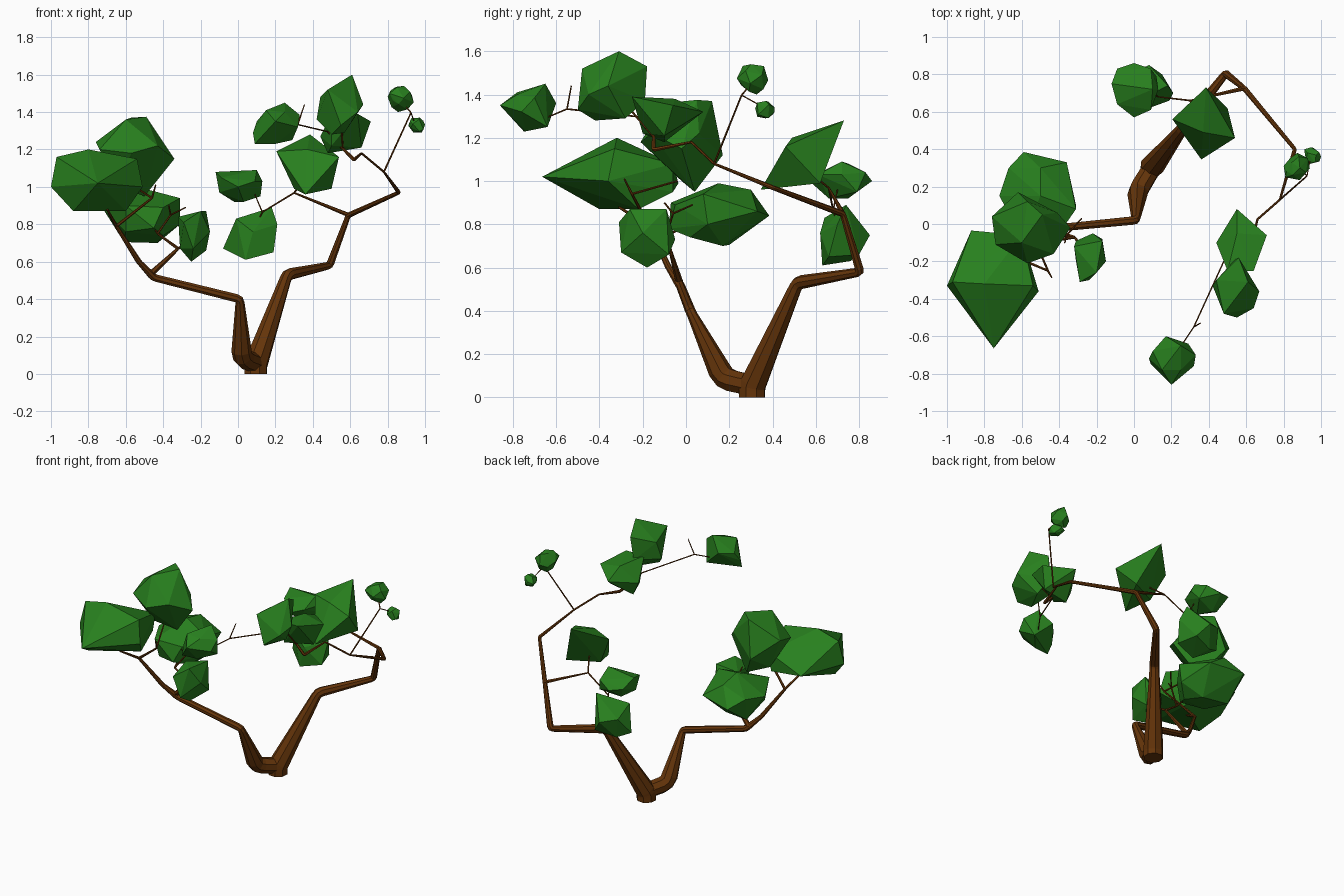
import bpy, bmesh, math, random
from mathutils import Vector


def material(name, rgb):
    m = bpy.data.materials.new(name)
    m.diffuse_color = (*rgb, 1)
    return m


BARK = material("bark_brown", (0.130, 0.035, 0.003))
LEAF = material("leaf_green", (0.021, 0.215, 0.013))


def finish(bm, name, mat):
    bmesh.ops.recalc_face_normals(bm, faces=bm.faces[:])
    me = bpy.data.meshes.new(name)
    bm.to_mesh(me)
    bm.free()
    me.materials.append(mat)
    ob = bpy.data.objects.new(name, me)
    bpy.context.collection.objects.link(ob)
    return ob


def branch(name, pts, sides=8):
    """Tapered tube through (x, y, z, radius) points, with each bend cut into three rings."""
    P = [(Vector(p[:3]), p[3]) for p in pts]
    path = [P[0]]
    for (a, ra), (b, rb), (c, rc) in zip(P, P[1:], P[2:]):
        d1, d2 = (a - b), (c - b)
        t = min(rb * 0.8, d1.length * 0.4, d2.length * 0.4)
        p, q = b + d1.normalized() * t, b + d2.normalized() * t
        path += [(p, rb), ((p + q) / 4 + b / 2, rb), (q, rb)]
    path.append(P[-1])
    bm = bmesh.new()
    rings, side = [], Vector((0.9, 0.3, 0.2))
    for i, (c, r) in enumerate(path):
        t = (path[min(i + 1, len(path) - 1)][0] - path[max(i - 1, 0)][0]).normalized()
        side = (side - t * side.dot(t)).normalized()
        up = t.cross(side)
        rings.append([bm.verts.new(c + r * (math.cos(a) * side + math.sin(a) * up))
                      for a in (2 * math.pi * k / sides for k in range(sides))])
    for A, B in zip(rings, rings[1:]):
        for k in range(sides):
            j = (k + 1) % sides
            bm.faces.new((A[k], A[j], B[j], B[k]))
    bm.faces.new(rings[0])
    bm.faces.new(rings[-1])
    return finish(bm, name, BARK)


def hull(name, pts):
    """Faceted leaf clump: convex hull of a few points."""
    bm = bmesh.new()
    for p in pts:
        bm.verts.new(p)
    bmesh.ops.convex_hull(bm, input=bm.verts[:])
    loose = [v for v in bm.verts if not v.link_faces]
    bmesh.ops.delete(bm, geom=loose, context='VERTS')
    return finish(bm, name, LEAF)


def clump(name, lo, hi, n, seed):
    """Irregular leaf clump of n points, fitted to the box lo-hi."""
    rng = random.Random(seed)
    pts = []
    for i in range(n):
        z = 1 - 2 * (i + 0.5) / n
        a = i * 2.39996 + rng.uniform(-0.5, 0.5)
        r = math.sqrt(1 - z * z)
        pts.append(Vector((r * math.cos(a), r * math.sin(a), z)) * rng.uniform(0.8, 1.1))
    mn = [min(p[k] for p in pts) for k in range(3)]
    mx = [max(p[k] for p in pts) for k in range(3)]
    return hull(name, [[lo[k] + (p[k] - mn[k]) / (mx[k] - mn[k]) * (hi[k] - lo[k])
                        for k in range(3)] for p in pts])


# Right-hand trunk and its main bough
branch("right_trunk", [(.095, .305, 0, .064), (.095, .305, .05, .064), (.262, .515, .53, .032),
                       (.49, .805, .58, .021), (.59, .725, .848, .015), (.86, .40, .97, .011),
                       (.78, .13, 1.08, .006)])
# Left-hand trunk, leaning out of the same root
branch("left_trunk", [(.09, .29, .058, .052), (.02, .175, .085, .054), (.01, .02, .40, .024),
                      (-.45, -.025, .515, .021), (-.53, -.08, .60, .015), (-.65, -.17, .79, .010)])

# Left twigs
branch("left_inner_twig", [(-.47, -.03, .53, .018), (-.32, -.07, .67, .009),
                           (-.43, -.09, .75, .006), (-.36, -.06, .85, .005), (-.28, .03, .89, .004)], 6)
branch("left_low_twig", [(-.32, -.07, .67, .007), (-.25, -.15, .72, .005)], 6)
branch("left_leaf_twig", [(-.43, -.09, .75, .006), (-.46, .03, .80, .004)], 6)
branch("left_fork_twig", [(-.36, -.06, .85, .005), (-.37, -.10, .90, .004)], 6)
branch("left_outer_twig", [(-.65, -.17, .79, .009), (-.70, -.31, .88, .006)], 6)
branch("left_upper_twig", [(-.65, -.17, .79, .009), (-.46, -.25, .94, .006), (-.44, -.285, 1.01, .004)], 6)
branch("left_crown_twig", [(-.46, -.25, .94, .006), (-.55, -.04, 1.0, .005)], 6)

# Right twigs
branch("right_inner_twig", [(.59, .725, .85, .012), (.30, .66, .968, .005), (.13, .68, .865, .004),
                            (.10, .70, .80, .003)], 6)
branch("right_inner_leaf_twig", [(.13, .68, .865, .004), (.09, .70, .96, .003)], 6)
branch("right_mid_leaf_twig", [(.30, .66, .968, .005), (.36, .56, 1.05, .004)], 6)
branch("right_outer_twig", [(.78, .13, 1.08, .005), (.925, .257, 1.397, .004), (.87, .31, 1.46, .003)], 6)
branch("right_tip_twig", [(.925, .257, 1.397, .003), (.945, .36, 1.34, .003)], 6)
branch("right_front_twig", [(.78, .13, 1.08, .006), (.66, .025, 1.18, .006), (.62, -.15, 1.145, .010),
                            (.56, -.15, 1.205, .008), (.48, -.20, 1.295, .004), (.32, -.55, 1.333, .004),
                            (.22, -.70, 1.27, .003)], 6)
branch("right_bare_twig", [(.32, -.55, 1.333, .004), (.355, -.53, 1.44, .003)], 6)
branch("right_top_twig", [(.56, -.15, 1.205, .006), (.55, -.30, 1.38, .004)], 6)

# Left leaf clumps
hull("leaf_outer_left", [(-.87, -.035, .99), (-.60, -.06, 1.08), (-.62, -.06, .95), (-.97, -.31, 1.16),
                         (-.80, -.32, 1.20), (-.54, -.33, 1.15), (-1.0, -.33, 1.0), (-.51, -.36, 1.0),
                         (-.75, -.665, 1.02), (-.88, -.40, .87), (-.60, -.22, .87)])
hull("leaf_crown_left", [(-.57, .12, 1.37), (-.49, .05, 1.375), (-.60, -.10, 1.36), (-.76, .04, 1.24),
                         (-.74, -.11, 1.20), (-.57, -.21, 1.18), (-.43, -.16, 1.22), (-.34, -.02, 1.15),
                         (-.62, .17, 1.12), (-.50, .04, .95), (-.64, -.02, 1.0), (-.41, .06, 1.22)])
hull("leaf_back_left", [(-.59, .385, .84), (-.36, .33, .86), (-.31, .10, .80), (-.31, .08, .94),
                        (-.50, .15, .99), (-.72, .15, .88), (-.61, .20, .705), (-.43, .17, .70),
                        (-.45, -.08, .78), (-.60, -.07, .90), (-.40, -.05, .89), (-.67, .30, .90),
                        (-.50, .30, .96), (-.60, -.02, .76), (-.40, .02, .74)])
hull("leaf_low_left", [(-.32, -.12, .84), (-.17, -.09, .87), (-.20, -.26, .87), (-.29, -.31, .81),
                       (-.15, -.20, .76), (-.25, -.18, .60), (-.31, -.20, .67), (-.24, -.30, .67),
                       (-.22, -.05, .73), (-.17, -.08, .66), (-.31, -.09, .72)])

# Large right leaf clumps
hull("leaf_mid_right", [(.55, .08, 1.32), (.71, -.06, 1.35), (.64, -.25, 1.39), (.44, -.10, 1.27),
                        (.50, -.25, 1.39), (.48, -.10, 1.18), (.66, -.10, 1.21), (.55, -.05, 1.38),
                        (.50, -.20, 1.22)])
hull("leaf_diamond_right", [(.385, .73, 1.28), (.205, .56, 1.19), (.54, .46, 1.16), (.36, .345, .96),
                            (.50, .62, .99), (.30, .52, .99), (.37, .49, 1.20)])
hull("leaf_top_right", [(.61, -.31, 1.60), (.56, -.18, 1.53), (.48, -.48, 1.52), (.67, -.36, 1.44),
                        (.64, -.45, 1.40), (.55, -.50, 1.33), (.42, -.33, 1.36), (.57, -.28, 1.29),
                        (.50, -.42, 1.28), (.54, -.19, 1.37), (.44, -.30, 1.48)])
hull("leaf_inner_upper", [(-.12, .75, 1.08), (.10, .72, 1.09), (.13, .72, 1.03), (.12, .79, .95),
                          (-.02, .75, .92), (-.10, .70, .97), (0, .86, 1.0), (0, .57, 1.0),
                          (.09, .61, 1.03), (-.09, .64, 1.05), (-.09, .83, 1.02), (.09, .83, 1.04),
                          (.03, .66, .92)])
hull("leaf_inner_lower", [(-.08, .72, .67), (-.01, .64, .83), (.18, .74, .89), (.21, .70, .80),
                          (.19, .66, .65), (.04, .63, .61), (.08, .85, .75), (.15, .80, .66),
                          (-.03, .80, .78), (.08, .62, .76), (.01, .76, .63)])

# Small, finer leaf clumps
hull("leaf_front_right", [(.25, -.65, 1.45), (.33, -.70, 1.385), (.29, -.64, 1.25), (.09, -.75, 1.23),
                          (.10, -.68, 1.35), (.17, -.60, 1.36), (.20, -.86, 1.35), (.32, -.76, 1.32),
                          (.15, -.78, 1.41), (.25, -.78, 1.40), (.20, -.74, 1.23), (.08, -.72, 1.29)])
clump("leaf_outer_right", (.80, .235, 1.40), (.94, .38, 1.54), 20, 4)
clump("leaf_tip_right", (.91, .32, 1.29), (1.0, .41, 1.37), 18, 5)
